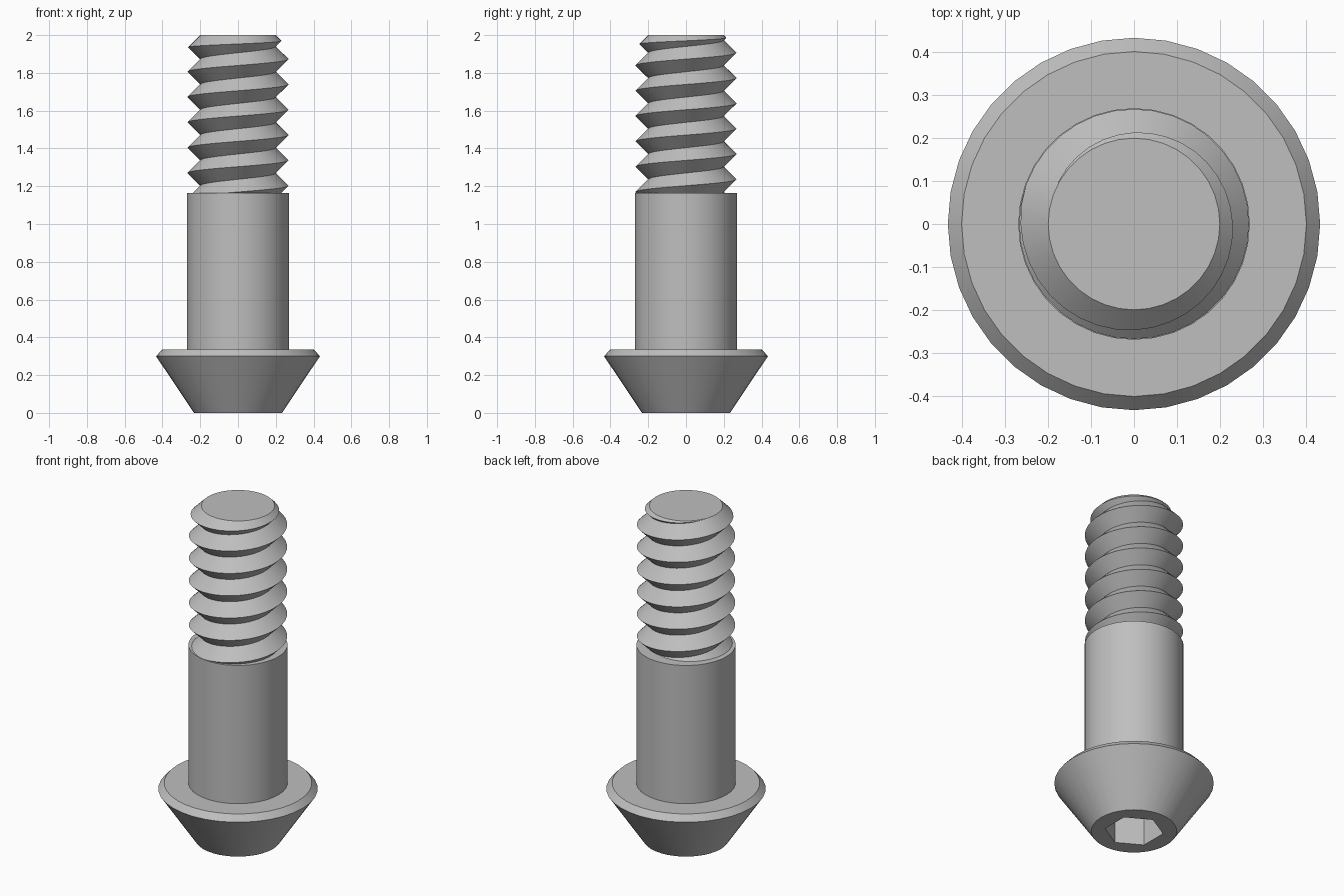
import bpy, bmesh
from math import cos, sin, pi, radians, ceil

SEG = 36             # sides of every round part
TOP = 2.0            # tip of the screw
ROOT, CREST = 0.20, 0.268
PITCH = 0.134

if "Cube" in bpy.data.objects:
    bpy.data.objects.remove(bpy.data.objects["Cube"])

steel = bpy.data.materials.new("grey_steel")
steel.use_nodes = True
colour = (0.52, 0.52, 0.52, 1)
steel.diffuse_color = colour
steel.node_tree.nodes["Principled BSDF"].inputs["Base Color"].default_value = colour


def polar(r, a, z):
    return (r * cos(a), r * sin(a), z)


def circle(r):
    return lambda a: r


def hexagon(r):
    # corners at 30 degrees and every 60 after
    return lambda a: r * cos(pi / 6) / cos((a - pi / 6) % (pi / 3) - pi / 6)


def finish(bm, name):
    bmesh.ops.remove_doubles(bm, verts=bm.verts, dist=1e-5)
    bmesh.ops.recalc_face_normals(bm, faces=bm.faces)
    mesh = bpy.data.meshes.new(name)
    bm.to_mesh(mesh)
    bm.free()
    mesh.materials.append(steel)
    obj = bpy.data.objects.new(name, mesh)
    bpy.context.collection.objects.link(obj)
    bpy.ops.object.select_all(action="DESELECT")
    obj.select_set(True)
    bpy.context.view_layer.objects.active = obj
    bpy.ops.object.shade_smooth_by_angle(angle=radians(30))


def loft(name, sections):
    """Closed solid through (outline, height) sections, capped at both ends."""
    bm = bmesh.new()
    angles = [2 * pi * i / SEG for i in range(SEG)]
    rings = [[bm.verts.new(polar(outline(a), a, z)) for a in angles]
             for outline, z in sections]
    for low, high in zip(rings, rings[1:]):
        for i in range(SEG):
            j = (i + 1) % SEG
            bm.faces.new((low[i], low[j], high[j], high[i]))
    bm.faces.new(rings[0])
    bm.faces.new(rings[-1])
    finish(bm, name)


# Tapered head with a hexagonal socket sunk into its underside
loft("head", [(hexagon(0.16), 0.22), (hexagon(0.16), 0), (circle(0.233), 0),
              (circle(0.434), 0.30), (circle(0.402), 0.335)])

# Plain shank, rooted inside the head
loft("shank", [(circle(0.27), 0.30), (circle(0.27), 1.165)])

# Right-handed V thread: its lowest turn is sunk in the shank, its last fades at the tip
bm = bmesh.new()
start = 1.002
steps = ceil((TOP - start) / PITCH * SEG)
slope = (CREST - ROOT) / (PITCH / 2)
height = [min(TOP, start + PITCH * i / SEG) for i in range(steps + SEG + 1)]
root = [bm.verts.new(polar(ROOT, 2 * pi * i / SEG, z)) for i, z in enumerate(height)]
crest = []
for i in range(steps + 1):
    half = (height[i + SEG] - height[i]) / 2
    crest.append(bm.verts.new(
        polar(ROOT + slope * half, 2 * pi * i / SEG, height[i] + half)))
for i in range(steps):
    bm.faces.new((root[i], root[i + 1], crest[i + 1], crest[i]))
    bm.faces.new((crest[i], crest[i + 1], root[i + SEG + 1], root[i + SEG]))
bm.faces.new(root[steps:steps + SEG])
finish(bm, "thread")
